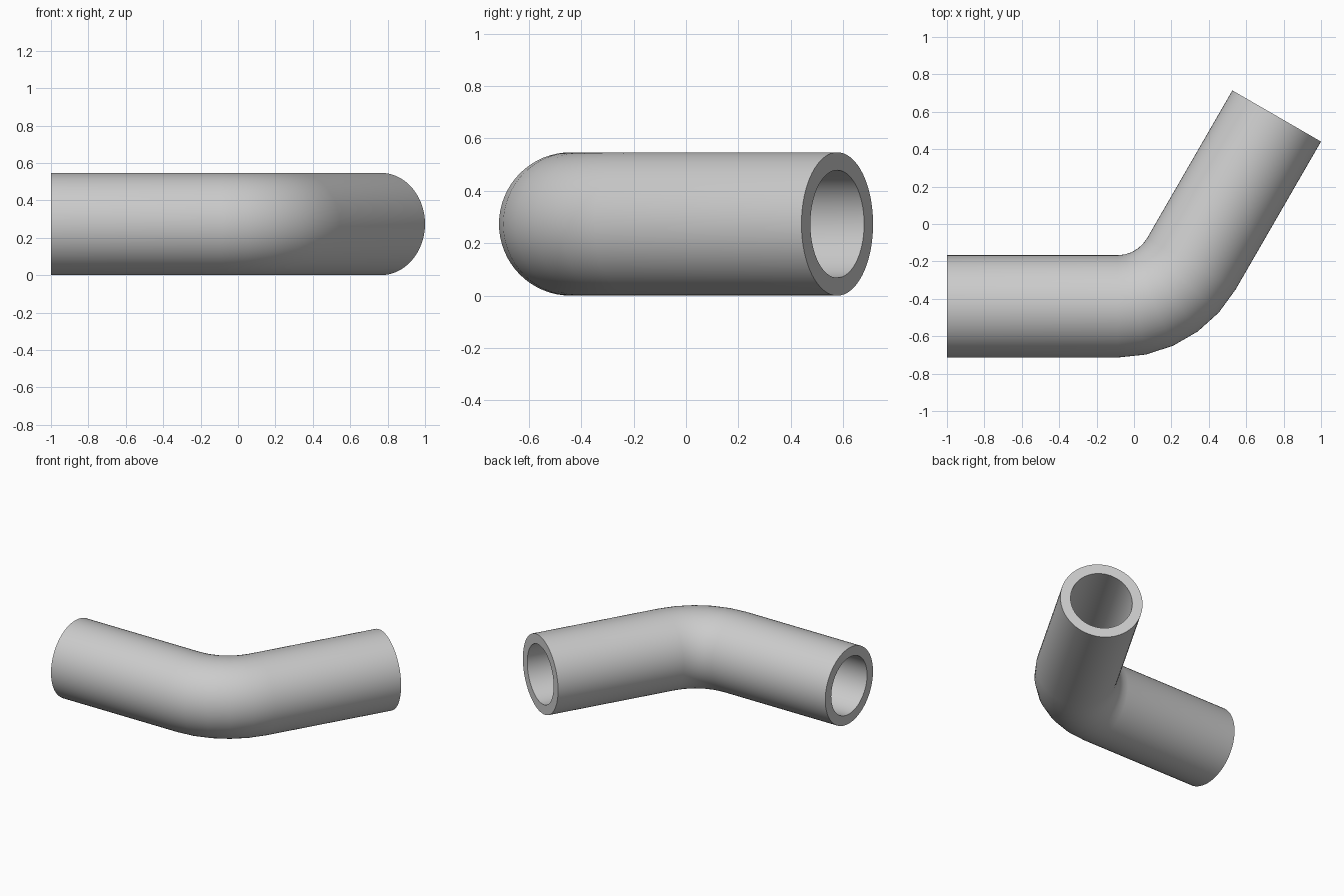
import bpy
import bmesh
from math import sin, cos, pi, radians
from mathutils import Vector

cube = bpy.data.objects.get("Cube")
if cube:
    bpy.data.objects.remove(cube, do_unlink=True)

BEND = 0.456                 # bend radius of the centre line
LEG = 2 * BEND               # length of each straight leg
OUTER, BORE = 0.6 * BEND, 0.45 * BEND
ANGLE, STEPS, SIDES = radians(60), 5, 64
PIVOT = Vector((LEG - 1, 0.0156, OUTER))

# Centre line: stations of (point, outward direction) along leg, bend, leg
stations = []
for i in range(STEPS + 1):
    a = ANGLE * i / STEPS
    out = Vector((sin(a), -cos(a), 0))
    stations.append((PIVOT + out * BEND, out))
first, last = stations[0], stations[-1]
along = Vector((cos(ANGLE), sin(ANGLE), 0))
stations.insert(0, (first[0] - Vector((LEG, 0, 0)), first[1]))
stations.append((last[0] + along * LEG, last[1]))

bm = bmesh.new()


def ring(station, radius):
    point, out = station
    up = Vector((0, 0, 1))
    angles = [2 * pi * k / SIDES for k in range(SIDES)]
    return [bm.verts.new(point + radius * (out * cos(t) + up * sin(t))) for t in angles]


def bridge(a, b):
    for k in range(SIDES):
        n = (k + 1) % SIDES
        bm.faces.new((a[k], a[n], b[n], b[k]))


# Outer wall forward, bore back, closed by the two annular ends
loops = [ring(s, OUTER) for s in stations]
loops += [ring(s, BORE) for s in reversed(stations)]
for i, loop in enumerate(loops):
    bridge(loop, loops[(i + 1) % len(loops)])
bmesh.ops.recalc_face_normals(bm, faces=bm.faces)

mesh = bpy.data.meshes.new("pipe_elbow")
bm.to_mesh(mesh)
bm.free()
pipe = bpy.data.objects.new("pipe_elbow", mesh)
bpy.context.collection.objects.link(pipe)

# Plain grey material
grey = bpy.data.materials.new("light_grey")
grey.use_nodes = True
colour = (0.6, 0.6, 0.6, 1)
grey.diffuse_color = colour
grey.node_tree.nodes["Principled BSDF"].inputs["Base Color"].default_value = colour
mesh.materials.append(grey)

# Smooth walls, crisp rims
bpy.ops.object.select_all(action="DESELECT")
pipe.select_set(True)
bpy.context.view_layer.objects.active = pipe
bpy.ops.object.shade_smooth_by_angle(angle=radians(30))
